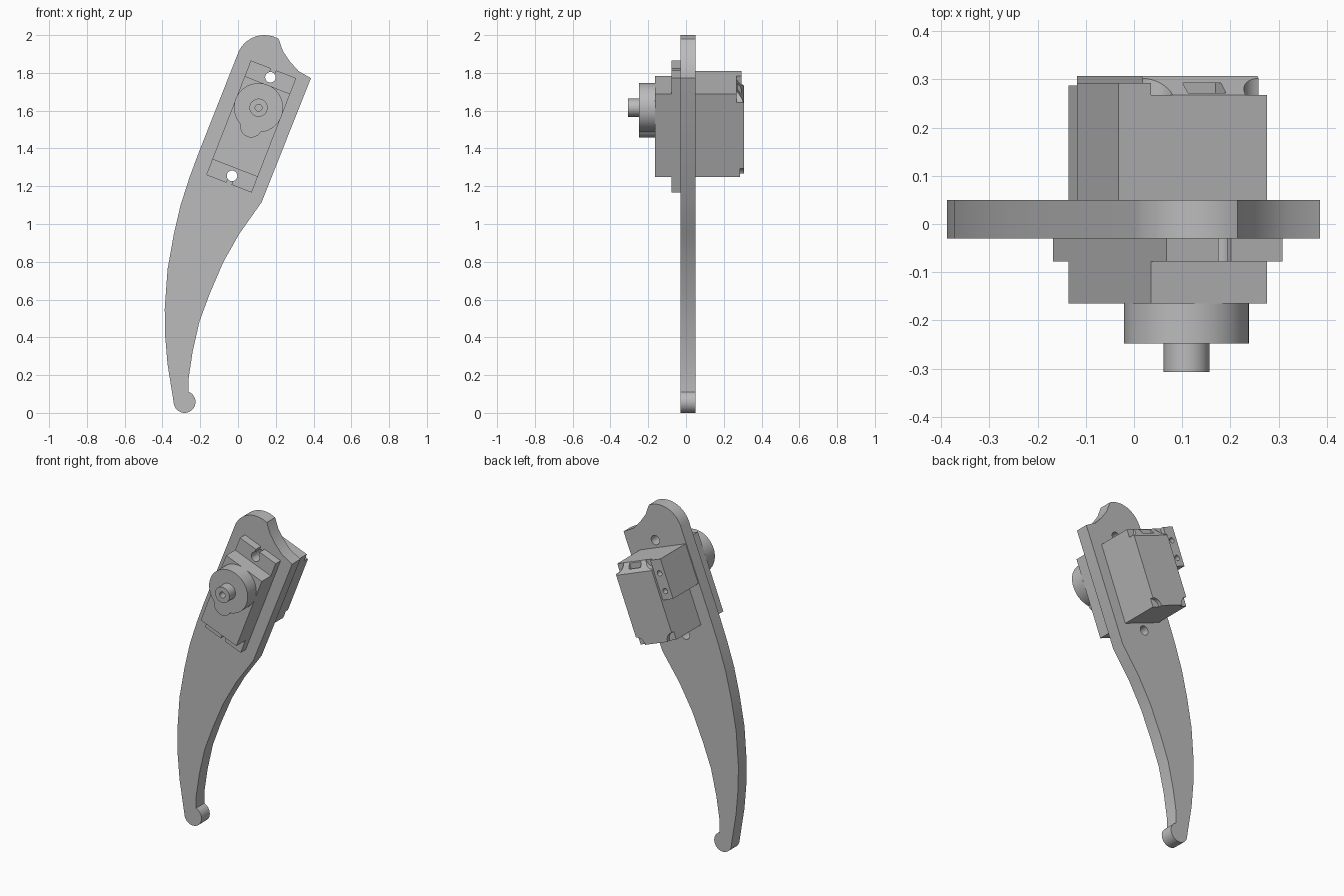
import bpy, bmesh, math
from mathutils import Matrix, Vector

if "Cube" in bpy.data.objects:
    bpy.data.objects.remove(bpy.data.objects["Cube"], do_unlink=True)

grey = bpy.data.materials.new("light_grey")
grey.use_nodes = True
colour = (0.5, 0.5, 0.5, 1)
grey.diffuse_color = colour
grey.node_tree.nodes["Principled BSDF"].inputs["Base Color"].default_value = colour

# Servo frame: local x across, y through the plate, z along the servo
SERVO = Matrix.Translation((0.07, 0, 1.516)) @ Matrix.Rotation(math.radians(21.3), 4, 'Y')
HALF_W, HALF_L, FLANGE_L, HOLE = 0.129, 0.236, 0.325, 0.28


def finish(name, bm, matrix=SERVO):
    bmesh.ops.recalc_face_normals(bm, faces=bm.faces)
    mesh = bpy.data.meshes.new(name)
    bm.to_mesh(mesh)
    bm.free()
    mesh.materials.append(grey)
    obj = bpy.data.objects.new(name, mesh)
    bpy.context.collection.objects.link(obj)
    obj.matrix_world = matrix
    return obj


def prism(name, points, offset, matrix=SERVO):
    """Extrude a closed 3D outline along an offset."""
    bm = bmesh.new()
    face = bm.faces.new([bm.verts.new(p) for p in points])
    new = bmesh.ops.extrude_face_region(bm, geom=[face])["geom"]
    verts = [g for g in new if isinstance(g, bmesh.types.BMVert)]
    bmesh.ops.translate(bm, verts=verts, vec=offset)
    return finish(name, bm, matrix)


def box(name, x, y, z):
    corners = [(x[0], y[0], z[0]), (x[1], y[0], z[0]), (x[1], y[0], z[1]), (x[0], y[0], z[1])]
    return prism(name, corners, (0, y[1] - y[0], 0))


def disc(name, x, z, radius, y0, y1, sides=40):
    """Cylinder whose axis runs through the plate."""
    ring = [(x + radius * math.cos(math.tau * i / sides), y0,
             z + radius * math.sin(math.tau * i / sides)) for i in range(sides)]
    return prism(name, ring, (0, y1 - y0, 0))


def combine(obj, others, operation='DIFFERENCE'):
    """Apply booleans and discard the helpers."""
    bpy.context.view_layer.objects.active = obj
    for other in others:
        other.hide_render = True
        mod = obj.modifiers.new("cut", 'BOOLEAN')
        mod.operation, mod.solver, mod.object = operation, 'EXACT', other
        bpy.ops.object.modifier_apply(modifier=mod.name)
        bpy.data.objects.remove(other, do_unlink=True)


def arc(cx, cz, r, a0, a1, steps):
    angles = [math.radians(a0 + (a1 - a0) * i / steps) for i in range(steps + 1)]
    return [(cx + r * math.cos(a), cz + r * math.sin(a)) for a in angles]


# Curved leg plate with rounded crown, scooped shoulder and small round foot
outline = arc(0.14, 1.85, 0.15, 157, 60, 14)
outline += [(0.238, 1.915), (0.275, 1.86), (0.32, 1.81), (0.386, 1.772),
            (0.125, 1.115), (0.008, 0.95), (-0.077, 0.80), (-0.15, 0.63),
            (-0.204, 0.484), (-0.24, 0.325), (-0.262, 0.18)]
outline += arc(-0.283, 0.058, 0.058, 68, -180, 22)
outline += [(-0.373, 0.257), (-0.386, 0.41), (-0.388, 0.55), (-0.373, 0.76),
            (-0.34, 0.945), (-0.304, 1.1), (-0.257, 1.246), (-0.21, 1.373)]
plate = prism("leg_plate", [(x, -0.03, z) for x, z in outline], (0, 0.08, 0), Matrix())
combine(plate, [disc("cut", 0, s * HOLE, 0.028, -0.2, 0.2, 24) for s in (-1, 1)])

# Mounting flange with open screw slots at both ends
flange = box("servo_flange", (-HALF_W, HALF_W), (-0.078, -0.03), (-FLANGE_L, FLANGE_L))
cuts = []
for s in (-1, 1):
    cuts.append(disc("cut", 0, s * HOLE, 0.028, -0.2, 0.2, 24))
    cuts.append(box("cut", (-0.014, 0.014), (-0.2, 0.2), sorted((s * HOLE, s * 0.4))))
combine(flange, cuts)

# Servo case with a bevelled rear top edge
side = [(-0.165, -HALF_L), (0.307, -HALF_L), (0.307, 0.181), (0.268, HALF_L), (-0.165, HALF_L)]
case = prism("servo_case", [(-HALF_W, y, z) for y, z in side], (2 * HALF_W, 0, 0))
cuts = [disc("cut", sx * HALF_W, sz * HALF_L, 0.048, 0.287 if sz < 0 else 0.268, 0.4, 32)
        for sx in (-1, 1) for sz in (-1, 1)]
cuts.append(box("cut", (-0.045, 0.04), (0.272, 0.292), (0.17, 0.3)))
combine(case, cuts)

# Side block with two screw holes
block = box("side_block", (-HALF_W - 0.073, -HALF_W), (0.05, 0.293), (0, HALF_L))
combine(block, [disc("cut", -HALF_W - 0.036, z, 0.016, 0.26, 0.4, 20) for z in (0.05, 0.155)])

# Gear boss with its smaller lobe
GEAR = 0.107
boss = disc("gear_boss", 0, GEAR, 0.13, -0.248, -0.165, 48)
combine(boss, [disc("lobe", 0, 0, 0.058, -0.248, -0.165, 32)], 'UNION')

# Output shaft with screw hole
shaft = disc("output_shaft", 0, GEAR, 0.048, -0.307, -0.248, 32)
combine(shaft, [disc("cut", 0, GEAR, 0.018, -0.4, -0.26, 20)])

# Smooth round walls while keeping hard edges
for obj in (plate, flange, case, block, boss, shaft):
    bpy.ops.object.select_all(action='DESELECT')
    obj.select_set(True)
    bpy.context.view_layer.objects.active = obj
    bpy.ops.object.shade_smooth_by_angle(angle=math.radians(30))
